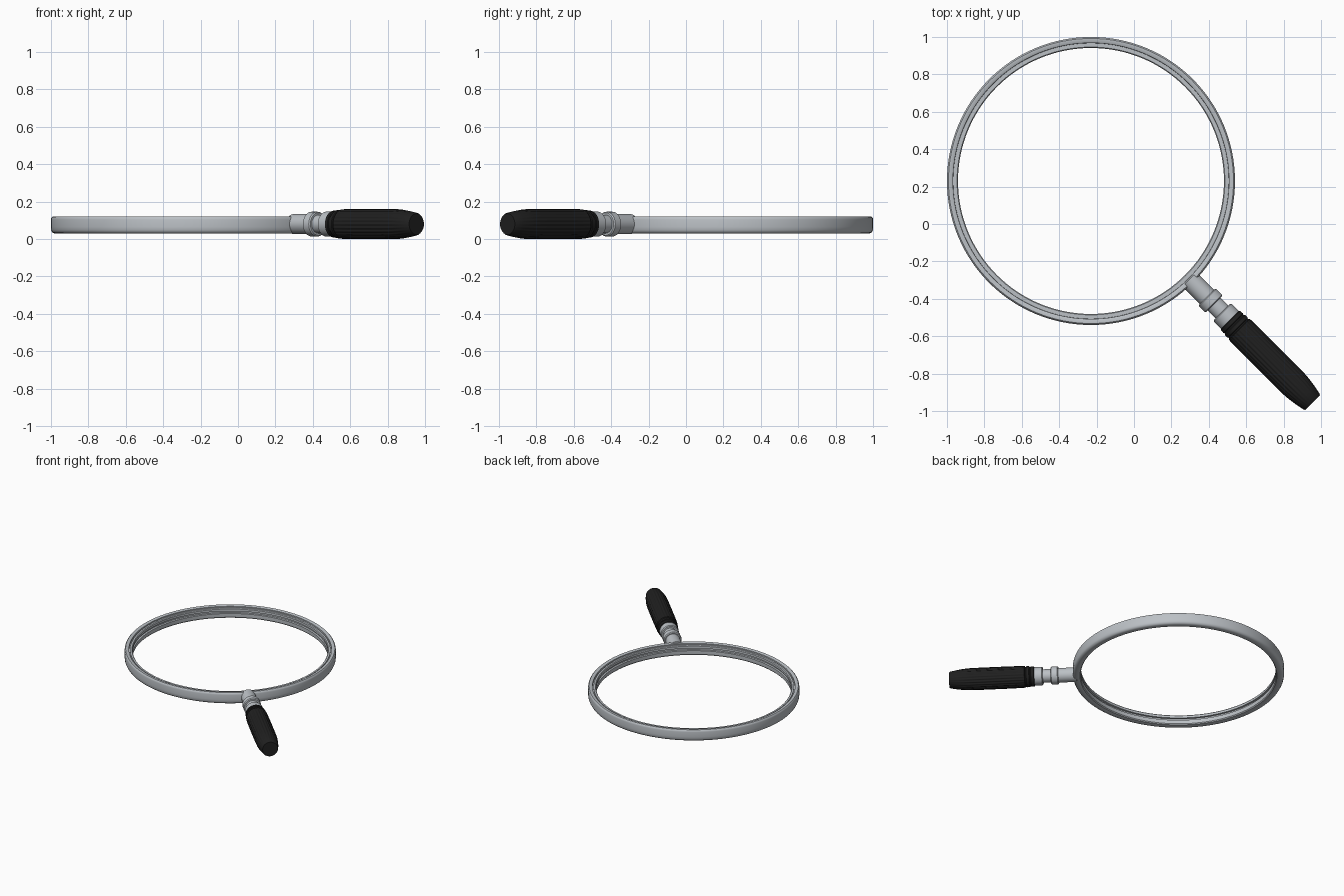
import bpy, bmesh, math
from mathutils import Matrix, Vector

if "Cube" in bpy.data.objects:
    bpy.data.objects.remove(bpy.data.objects["Cube"])


def material(name, rgb):
    m = bpy.data.materials.new(name)
    m.diffuse_color = (*rgb, 1)
    m.use_nodes = True
    m.node_tree.nodes["Principled BSDF"].inputs["Base Color"].default_value = m.diffuse_color
    return m


silver = material("brushed silver", (0.50, 0.53, 0.56))
black = material("black rubber", (0.014, 0.014, 0.014))

RING_CENTRE = Vector((-0.23, 0.23, 0))
AXIS_HEIGHT = 0.08


def lathe(name, profile, steps, mat, closed=False, flutes=0, depth=0.0, matrix=Matrix()):
    """Revolve (radius, height, flute strength) points about z."""
    bm = bmesh.new()
    rows = []
    for i in range(steps):
        a = 2 * math.pi * i / steps
        row = []
        for p in profile:
            r = p[0]
            if flutes:
                r -= depth * p[2] * (0.5 - 0.5 * math.cos(flutes * a))
            row.append(bm.verts.new((r * math.cos(a), r * math.sin(a), p[1])))
        rows.append(row)
    n = len(profile)
    for i in range(steps):
        a, b = rows[i], rows[(i + 1) % steps]
        for j in range(n if closed else n - 1):
            k = (j + 1) % n
            bm.faces.new((a[j], b[j], b[k], a[k]))
    if not closed:
        for j in (0, n - 1):
            bm.faces.new([row[j] for row in rows])
    bmesh.ops.recalc_face_normals(bm, faces=bm.faces)
    bm.transform(matrix)
    mesh = bpy.data.meshes.new(name)
    bm.to_mesh(mesh)
    bm.free()
    obj = bpy.data.objects.new(name, mesh)
    bpy.context.collection.objects.link(obj)
    mesh.materials.append(mat)
    bpy.ops.object.select_all(action='DESELECT')
    obj.select_set(True)
    bpy.context.view_layer.objects.active = obj
    bpy.ops.object.shade_smooth_by_angle(angle=math.radians(35))
    return obj


# Lens frame with a rounded outer rim, a stepped top and a groove inside
ring_profile = [
    (0.712, 0.040), (0.718, 0.033), (0.730, 0.030), (0.752, 0.030),
    (0.763, 0.036), (0.769, 0.048), (0.770, 0.065), (0.770, 0.104),
    (0.768, 0.114), (0.762, 0.120), (0.744, 0.120), (0.738, 0.116),
    (0.737, 0.104), (0.730, 0.104), (0.730, 0.112), (0.716, 0.112),
    (0.711, 0.106), (0.711, 0.088), (0.724, 0.086), (0.724, 0.072),
    (0.711, 0.070),
]
lathe("lens_frame", ring_profile, 128, silver, closed=True,
      matrix=Matrix.Translation(RING_CENTRE))

# Handle axis runs diagonally outward from the ring centre
direction = Vector((1, -1, 0)).normalized()
place = (Matrix.Translation(RING_CENTRE + Vector((0, 0, AXIS_HEIGHT)))
         @ direction.to_track_quat('Z', 'Y').to_matrix().to_4x4())


def sleeve(name, radius, start, end, bevel=0.006):
    pts = [(radius - bevel, start), (radius, start + bevel),
           (radius, end - bevel), (radius - bevel, end)]
    return lathe(name, pts, 48, silver, matrix=place)


# Metal stem and collars
sleeve("frame_socket", 0.053, 0.742, 0.880, 0.002)
sleeve("stem_collar", 0.066, 0.876, 0.932)
sleeve("stem_neck", 0.049, 0.920, 1.000, 0.001)
sleeve("grip_ferrule", 0.067, 0.990, 1.075)

# Fluted grip with ring grooves by the ferrule and a tapered butt
grip_profile = [
    (0.066, 1.050, 0), (0.072, 1.054, 0), (0.074, 1.075, 0),
    (0.071, 1.079, 0), (0.071, 1.085, 0), (0.076, 1.089, 0),
    (0.077, 1.108, 0), (0.073, 1.112, 0), (0.073, 1.118, 0),
    (0.079, 1.122, 0), (0.080, 1.140, 1), (0.081, 1.250, 1),
    (0.081, 1.450, 1), (0.080, 1.530, 1), (0.077, 1.570, 0.7),
    (0.070, 1.620, 0.2), (0.061, 1.667, 0), (0.056, 1.675, 0),
]
lathe("grip", grip_profile, 144, black, flutes=24, depth=0.004, matrix=place)
